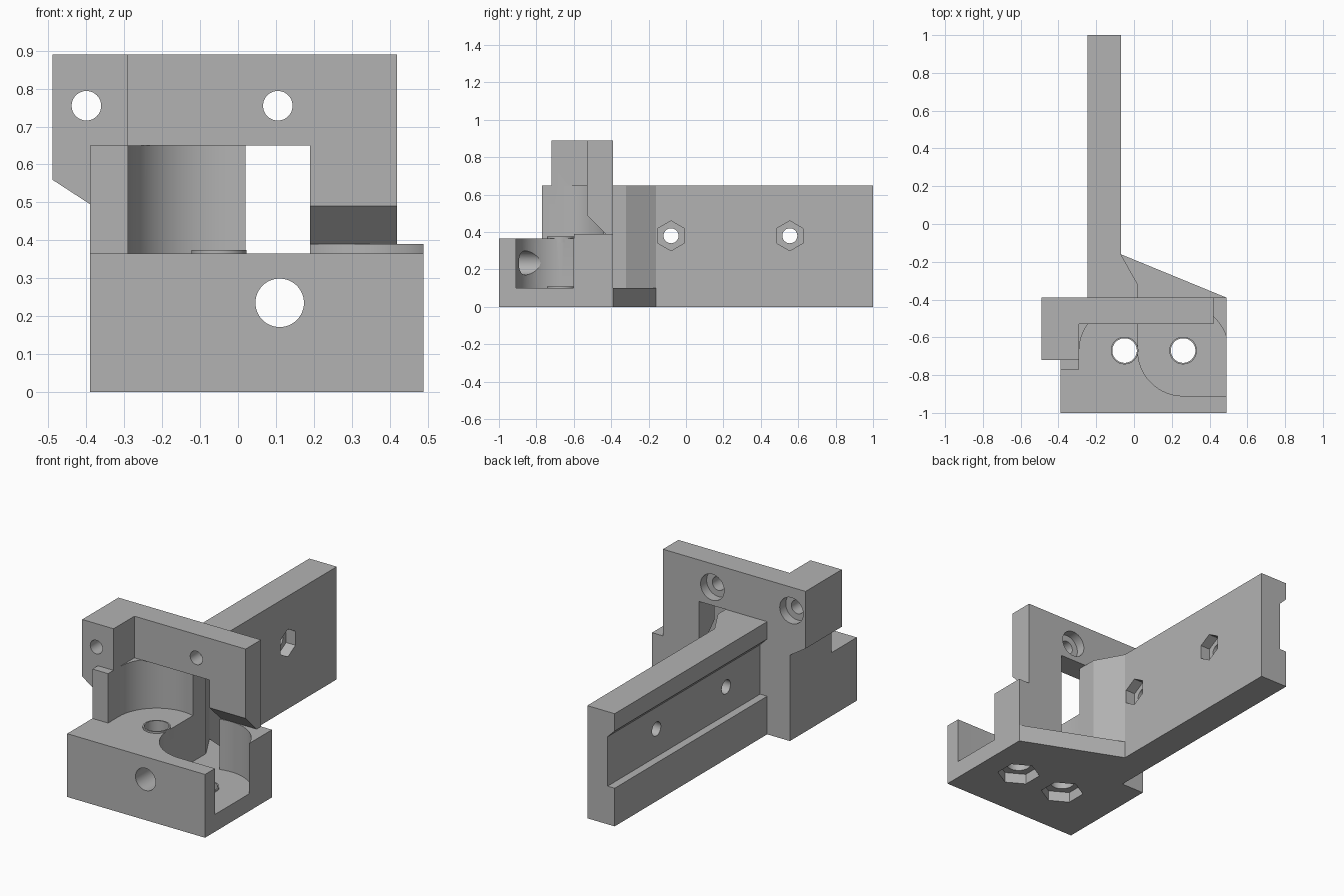
import bpy, bmesh, math

cube = bpy.data.objects.get("Cube")
if cube:
    bpy.data.objects.remove(cube)

grey = bpy.data.materials.new("plain_grey")
grey.use_nodes = True
GREY = (0.45, 0.45, 0.45, 1)
grey.diffuse_color = GREY
grey.node_tree.nodes["Principled BSDF"].inputs["Base Color"].default_value = GREY


def arc(cx, cy, r, start=90, end=450, n=48):
    """Points along an arc; a full turn leaves out the repeated last point."""
    count = n if abs(end - start) == 360 else n + 1
    angles = [math.radians(start + (end - start) * i / n) for i in range(count)]
    return [(cx + r * math.cos(a), cy + r * math.sin(a)) for a in angles]


def rect(a0, b0, a1, b1):
    return [(a0, b0), (a1, b0), (a1, b1), (a0, b1)]


def prism(name, pts, axis, lo, hi):
    """Extrude a profile along an axis from lo to hi."""
    place = {"x": lambda a, b, h: (h, a, b),
             "y": lambda a, b, h: (a, h, b),
             "z": lambda a, b, h: (a, b, h)}[axis]
    bm = bmesh.new()
    bottom = [bm.verts.new(place(a, b, lo)) for a, b in pts]
    top = [bm.verts.new(place(a, b, hi)) for a, b in pts]
    bm.faces.new(bottom)
    bm.faces.new(top)
    for i in range(len(pts)):
        j = (i + 1) % len(pts)
        bm.faces.new((bottom[i], bottom[j], top[j], top[i]))
    bmesh.ops.recalc_face_normals(bm, faces=bm.faces)
    mesh = bpy.data.meshes.new(name)
    bm.to_mesh(mesh)
    bm.free()
    mesh.materials.append(grey)
    obj = bpy.data.objects.new(name, mesh)
    bpy.context.collection.objects.link(obj)
    return obj


def combine(target, operation, *tools):
    """Apply a boolean with each tool, then remove the tool."""
    bpy.context.view_layer.objects.active = target
    for tool in tools:
        tool.hide_render = True
        mod = target.modifiers.new("combine", "BOOLEAN")
        mod.operation, mod.solver, mod.object = operation, "EXACT", tool
        bpy.ops.object.modifier_apply(modifier=mod.name)
        bpy.data.objects.remove(tool)


LEFT_X, RIGHT_X, HOLE_Y, R = -0.05, 0.26, -0.67, 0.24
BACK = -0.39

# Base block with a raised rear corner
body = prism("extruder_mount", rect(-0.39, -1, 0.49, BACK), "z", 0, 0.365)
combine(body, "UNION",
        prism("rear_corner", rect(0.19, -0.6, 0.49, BACK), "z", 0.05, 0.39))

# Round pocket open to the side, and the slot through the back
pocket = arc(RIGHT_X, HOLE_Y, R, 16.5, 270) + [(0.6, -0.91), (0.6, -0.602)]
combine(body, "DIFFERENCE",
        prism("pocket", pocket, "z", 0.1, 0.5),
        prism("slot", rect(0.02, HOLE_Y, 0.19, -0.3), "z", 0.1, 0.5))

# Curved cradle, upper wall, side column and chamfered leg
cradle = [(0.02, BACK), (-0.39, BACK), (-0.39, -0.77), (-0.29, -0.77)]
cradle += arc(LEFT_X, HOLE_Y, R, 180, 73)
column = [(-0.49, 0.56), (-0.39, 0.495), (-0.39, 0.65),
          (-0.29, 0.65), (-0.29, 0.89), (-0.49, 0.89)]
leg = [(-0.53, 0.89), (BACK, 0.89), (BACK, 0.37), (-0.43, 0.37),
       (-0.43, 0.39), (-0.53, 0.49)]
combine(body, "UNION",
        prism("cradle", cradle, "z", 0.3, 0.65),
        prism("wall", rect(-0.3, 0.65, 0.3, 0.89), "y", -0.53, BACK),
        prism("column", column, "y", -0.72, BACK),
        prism("leg", leg, "x", 0.19, 0.42))

# Long arm with a groove, its corner brace and the low gusset
arm = [(-0.07, 0), (-0.07, 0.65), (-0.245, 0.65), (-0.245, 0.55),
       (-0.2, 0.505), (-0.2, 0.22), (-0.245, 0.22), (-0.245, 0)]
brace = [(-0.1, -0.42), (0.02, -0.42), (0.02, -0.32), (-0.07, -0.16), (-0.1, -0.16)]
gusset = [(-0.1, -0.42), (0.49, -0.42), (0.49, BACK), (-0.07, -0.16), (-0.1, -0.16)]
combine(body, "UNION",
        prism("arm", arm, "y", BACK - 0.02, 1),
        prism("brace", brace, "z", 0, 0.65),
        prism("gusset", gusset, "z", 0, 0.1))

# Raised rings, vertical bolt holes and hexagonal nut recesses underneath
for x, floor in ((LEFT_X, 0.365), (RIGHT_X, 0.1)):
    combine(body, "UNION",
            prism("ring", arc(x, HOLE_Y, 0.073), "z", floor - 0.02, floor + 0.01))
    combine(body, "DIFFERENCE",
            prism("bolt_hole", arc(x, HOLE_Y, 0.065), "z", -0.1, 0.5),
            prism("nut_recess", arc(x, HOLE_Y, 0.115, n=6), "z", -0.1, 0.06))

# Hole through the front, below the slot
combine(body, "DIFFERENCE",
        prism("front_hole", arc(0.11, 0.235, 0.064), "y", -1.1, -0.3))

# Counterbored screw holes in the upper wall
for x in (-0.4, 0.105):
    combine(body, "DIFFERENCE",
            prism("screw_hole", arc(x, 0.755, 0.039), "y", -0.9, -0.3),
            prism("counterbore", arc(x, 0.755, 0.075), "y", BACK - 0.055, -0.3))

# Cross holes with nut recesses in the arm
for y in (-0.08, 0.555):
    combine(body, "DIFFERENCE",
            prism("arm_hole", arc(y, 0.38, 0.04), "x", -0.4, 0.2),
            prism("arm_nut_recess", arc(y, 0.38, 0.08, n=6), "x", -0.13, 0.2))

# Smooth the round walls, keep the machined edges sharp
bpy.ops.object.select_all(action="DESELECT")
body.select_set(True)
bpy.context.view_layer.objects.active = body
body.hide_render = False
bpy.ops.object.shade_smooth_by_angle(angle=math.radians(25))
